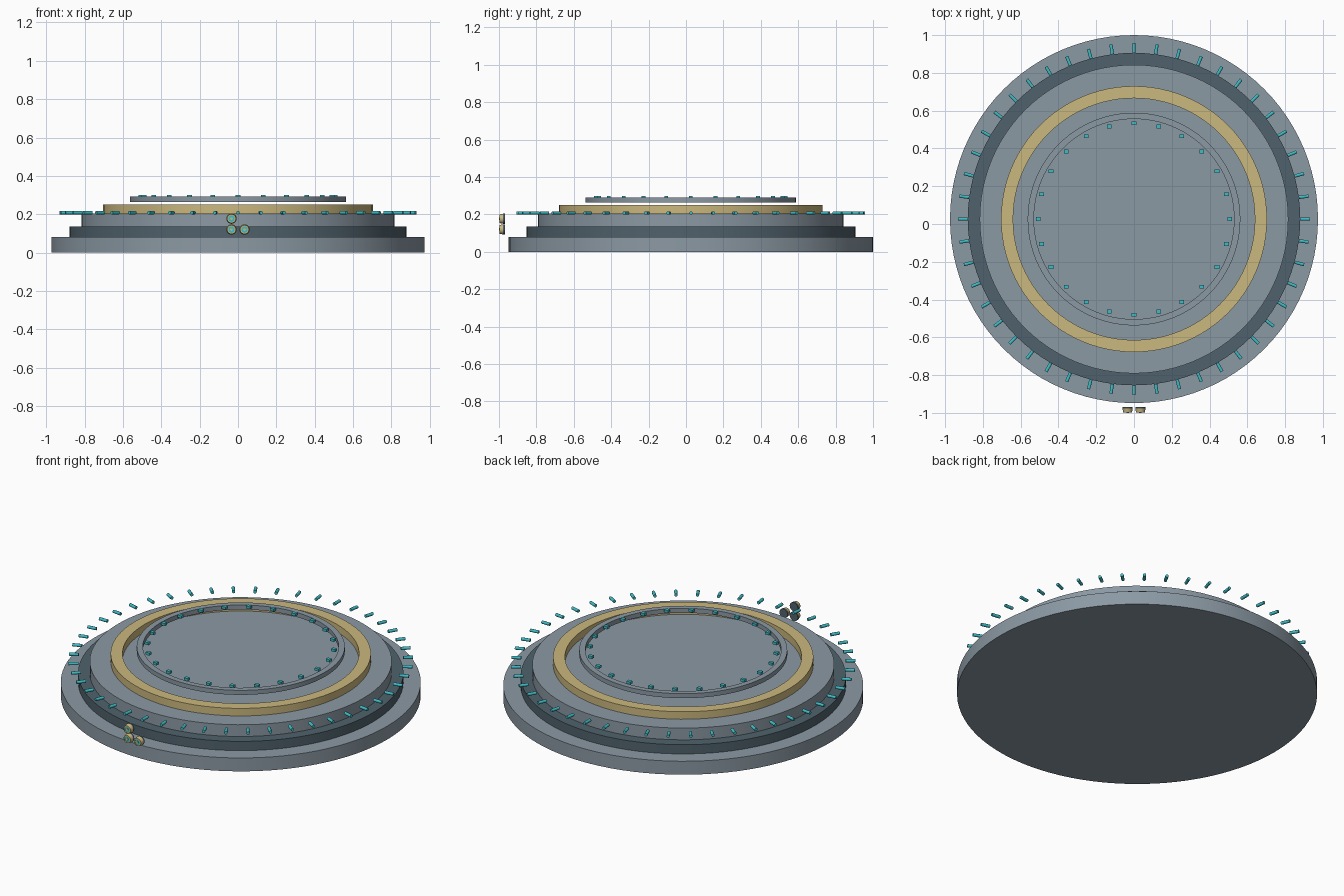
import bpy, math
from mathutils import Matrix

if "Cube" in bpy.data.objects:
    bpy.data.objects.remove(bpy.data.objects["Cube"])

CY = 0.026  # centre of the round platform along y


def material(name, rgb):
    m = bpy.data.materials.new(name)
    m.use_nodes = True
    m.diffuse_color = (*rgb, 1)
    m.node_tree.nodes["Principled BSDF"].inputs["Base Color"].default_value = (*rgb, 1)
    return m


GREY = material("steel grey", (0.26, 0.32, 0.37))
DARK = material("dark slate", (0.08, 0.122, 0.15))
GOLD = material("pale gold", (0.60, 0.48, 0.21))
TEAL = material("teal glow", (0.05, 0.50, 0.56))


def lathe(name, profile, mat, closed=False, segs=96, place=None):
    """Spin (radius, height) points about z; open profiles get end caps."""
    verts, faces = [], []
    n = len(profile)
    for i in range(segs):
        a = math.tau * i / segs
        verts += [(r * math.cos(a), r * math.sin(a), z) for r, z in profile]
    for i in range(segs):
        j = (i + 1) % segs
        for k in range(n if closed else n - 1):
            l = (k + 1) % n
            faces.append((i * n + k, j * n + k, j * n + l, i * n + l))
    if not closed:
        faces.append([i * n for i in reversed(range(segs))])
        faces.append([i * n + n - 1 for i in range(segs)])
    mesh = bpy.data.meshes.new(name)
    mesh.from_pydata(verts, [], faces)
    mesh.materials.append(mat)
    obj = bpy.data.objects.new(name, mesh)
    bpy.context.collection.objects.link(obj)
    obj.matrix_world = place or Matrix.Translation((0, CY, 0))
    bpy.ops.object.select_all(action='DESELECT')
    obj.select_set(True)
    bpy.context.view_layer.objects.active = obj
    bpy.ops.object.shade_smooth_by_angle(angle=math.radians(40))


def tier(name, r, z0, z1, mat):
    lathe(name, [(r, z0), (r, z1)], mat)


def ring(name, r0, r1, z0, z1, mat):
    lathe(name, [(r0, z0), (r1, z0), (r1, z1), (r0, z1)], mat, closed=True)


# Stacked platform
tier("base_tier", 0.974, 0, 0.08, GREY)
tier("dark_tier", 0.88, 0.08, 0.135, DARK)
tier("upper_tier", 0.817, 0.135, 0.205, GREY)
ring("gold_band", 0.64, 0.704, 0.205, 0.25, GOLD)

# Open ring floating above the platform
ring("floating_ring", 0.53, 0.563, 0.265, 0.292, GREY)

# Small lights inside the floating ring
for i in range(24):
    a = math.tau * i / 24
    bpy.ops.mesh.primitive_cube_add(
        size=1, location=(0.507 * math.cos(a), CY + 0.507 * math.sin(a), 0.292))
    light = bpy.context.object
    light.name = "ring_light"
    light.scale = (0.025, 0.02, 0.015)
    light.data.materials.append(TEAL)

# Radial pegs floating around the upper tier
for i in range(48):
    a = math.tau * i / 48
    place = (Matrix.Translation((0, CY, 0.208)) @ Matrix.Rotation(a, 4, 'Z')
             @ Matrix.Translation((0.88, 0, 0)) @ Matrix.Rotation(math.pi / 2, 4, 'Y'))
    lathe("radial_peg", [(0.009, 0), (0.009, 0.052)], TEAL, segs=10, place=place)

# Three round dials at the front
for x, z in ((-0.034, 0.177), (-0.034, 0.12), (0.034, 0.12)):
    place = Matrix.Translation((x, -0.968, z)) @ Matrix.Rotation(math.pi / 2, 4, 'X')
    lathe("dial_body", [(0.027, 0), (0.027, 0.01), (0.018, 0.022)], DARK, segs=20, place=place)
    lathe("dial_rim", [(0.017, 0.01), (0.027, 0.01), (0.023, 0.03), (0.017, 0.03)], GOLD,
          closed=True, segs=20, place=place)
    lathe("dial_lens", [(0.017, 0.022), (0.017, 0.028)], TEAL, segs=20, place=place)
    lathe("dial_hub", [(0.007, 0.028), (0.007, 0.032)], GOLD, segs=12, place=place)
